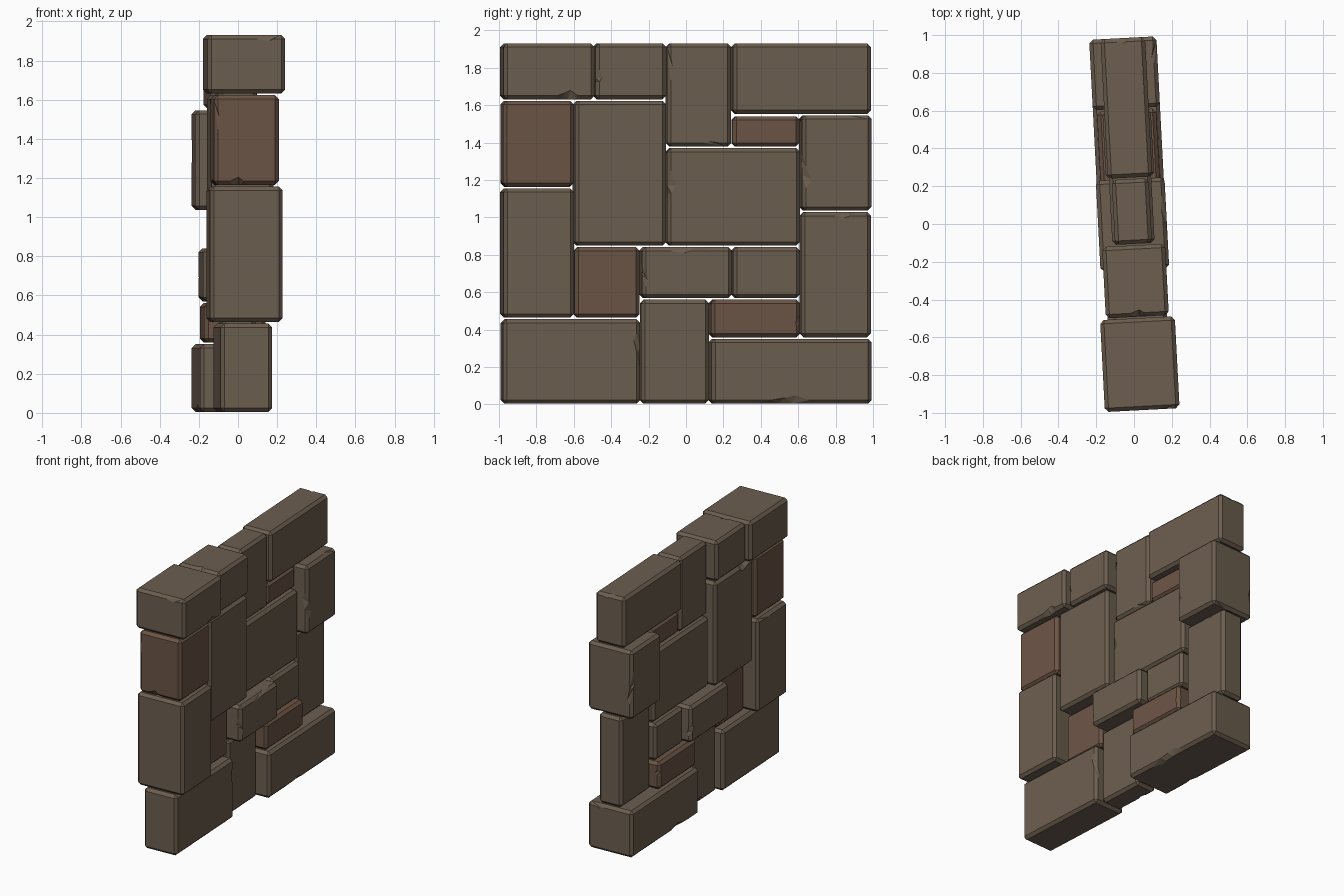
import bpy, bmesh, math, random
from mathutils import Vector

if "Cube" in bpy.data.objects:
    bpy.data.objects.remove(bpy.data.objects["Cube"])

random.seed(7)

def material(name, rgb):
    m = bpy.data.materials.new(name)
    m.diffuse_color = (*rgb, 1)
    m.use_nodes = True
    m.node_tree.nodes["Principled BSDF"].inputs["Base Color"].default_value = m.diffuse_color
    return m

GREY = material("grey_stone", (0.15, 0.112, 0.078))
BROWN = material("brown_stone", (0.15, 0.09, 0.06))
TURN = math.radians(3)      # whole wall is turned slightly about z
SHIFT = -0.008

def stone(name, y0, y1, z0, z1, half, mat):
    """Bevelled block with chipped face borders."""
    g = 0.004
    bm = bmesh.new()
    bmesh.ops.create_cube(bm, size=1)
    for v in bm.verts:
        v.co = Vector((v.co.x * 2 * half + SHIFT,
                       (y0 + g if v.co.y < 0 else y1 - g) * 0.99,
                       z0 + g if v.co.z < 0 else z1 - g))
    bmesh.ops.bevel(bm, geom=bm.edges[:], offset=0.02, segments=1,
                    profile=0.5, affect='EDGES')
    # choose some borders of the flat faces to chip
    bm.normal_update()
    chips = []
    for f in bm.faces:
        if max(abs(c) for c in f.normal) < 0.99:
            continue
        for e in f.edges:
            if e.calc_length() < 0.15 or random.random() < 0.55:
                continue
            a, b = e.verts[0].co.copy(), e.verts[1].co.copy()
            d = (b - a).normalized()
            inward = f.calc_center_median() - (a + b) / 2
            inward = (inward - d * inward.dot(d)).normalized()
            chips.append((e, a, b, inward))
    # pull added border points into the face
    for e, a, b, inward in chips:
        res = bmesh.ops.bisect_edges(bm, edges=[e], cuts=4)
        new = [v for v in res['geom_split'] if isinstance(v, bmesh.types.BMVert)]
        new.sort(key=lambda v: (v.co - a).length)
        t = random.uniform(0.1, 0.65)
        depth = random.uniform(0.012, 0.032)
        for v, dt, k in zip(new, (0, 0.09, 0.16, 0.25), (0, 1, 0.5, 0)):
            v.co = a.lerp(b, t + dt) + inward * depth * k
    bmesh.ops.triangulate(bm, faces=[f for f in bm.faces if len(f.verts) > 4])
    bmesh.ops.recalc_face_normals(bm, faces=bm.faces[:])
    me = bpy.data.meshes.new(name)
    bm.to_mesh(me)
    bm.free()
    me.materials.append(mat)
    ob = bpy.data.objects.new(name, me)
    ob.rotation_euler.z = TURN
    bpy.context.collection.objects.link(ob)

# y from, y to, z from, z to, half thickness, material
STONES = {
    "base_stone_front": (-1, -.25, 0, .46, .132, GREY),
    "base_stone_middle": (-.25, .125, 0, .565, .085, GREY),
    "base_stone_back": (.125, 1, 0, .355, .178, GREY),
    "low_stone_front": (-1, -.61, .46, 1.16, .186, GREY),
    "low_brown_stone": (-.61, -.25, .46, .845, .085, BROWN),
    "low_stone_middle": (-.25, .245, .565, .845, .182, GREY),
    "low_stone_small": (.245, .615, .565, .845, .128, GREY),
    "low_brown_slab": (.125, .615, .355, .565, .157, BROWN),
    "low_stone_back": (.615, 1, .355, 1.033, .092, GREY),
    "high_brown_stone": (-1, -.61, 1.16, 1.627, .166, BROWN),
    "centre_stone_tall": (-.61, -.11, .845, 1.627, .158, GREY),
    "centre_stone_wide": (-.11, .615, .845, 1.375, .112, GREY),
    "high_stone_back": (.615, 1, 1.033, 1.55, .178, GREY),
    "cap_stone_front": (-1, -.5, 1.627, 1.935, .198, GREY),
    "cap_stone_second": (-.5, -.11, 1.627, 1.935, .167, GREY),
    "cap_stone_tall": (-.11, .245, 1.375, 1.935, .098, GREY),
    "cap_stone_back": (.245, 1, 1.55, 1.935, .118, GREY),
    "high_brown_slab": (.245, .615, 1.375, 1.545, .09, BROWN),
}
for name, spec in STONES.items():
    stone(name, *spec)
